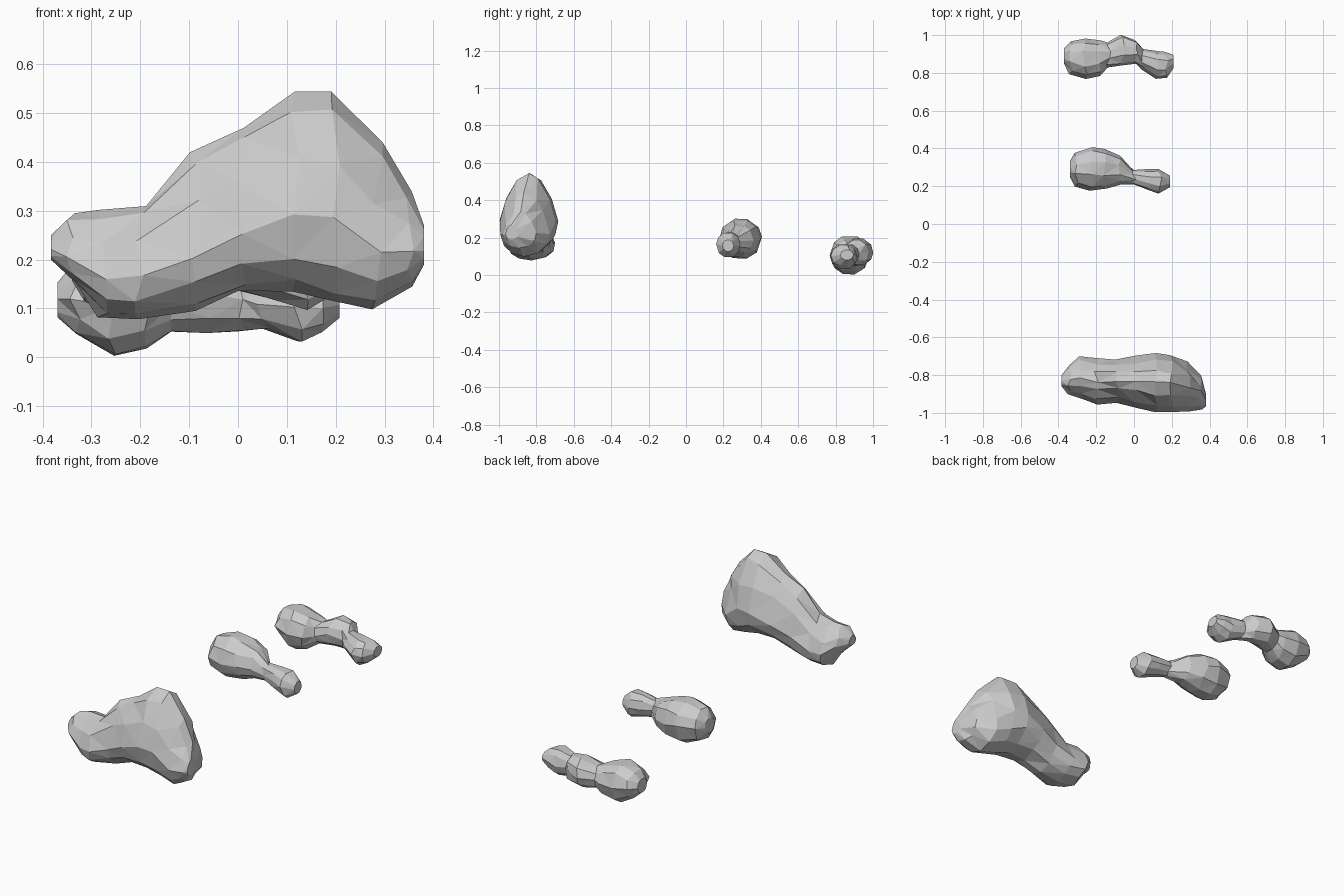
import bpy, bmesh, random
from math import sin, cos, pi


def rock(name, sections, sides, waist, taper, seed):
    """Loft faceted rings along x. Section: x, y min, y max, z min, z max."""
    rng = random.Random(seed)
    bm = bmesh.new()
    rings = []
    for i, (x, y0, y1, z0, z1) in enumerate(sections):
        yc, ry = (y0 + y1) / 2, (y1 - y0) / 2
        zc = z0 + (z1 - z0) * waist
        ring = []
        end = i in (0, len(sections) - 1)
        for k in range(sides):
            a = 2 * pi * k / sides + rng.uniform(-0.1, 0.1)
            s, c = sin(a), cos(a)
            y = yc + 1.02 * ry * c * (1 - taper * max(0, s))
            z = zc + s * ((z1 - zc) if s > 0 else (zc - z0))
            dx = 0 if end else rng.uniform(-0.012, 0.012)
            ring.append(bm.verts.new((x + dx, y, z)))
        rings.append(ring)
    for r0, r1 in zip(rings, rings[1:]):
        for k in range(sides):
            m = (k + 1) % sides
            bm.faces.new((r0[k], r0[m], r1[m], r1[k]))
    bm.faces.new(rings[0])
    bm.faces.new(rings[-1])
    bmesh.ops.recalc_face_normals(bm, faces=bm.faces)
    bmesh.ops.triangulate(bm, faces=bm.faces, quad_method='BEAUTY')
    mesh = bpy.data.meshes.new(name)
    bm.to_mesh(mesh)
    bm.free()
    bpy.context.collection.objects.link(bpy.data.objects.new(name, mesh))


# Large wedge-shaped rock with a small knob on the left
rock("large_rock", [
    (-0.383, -0.86, -0.80, 0.20, 0.25),
    (-0.34, -0.90, -0.745, 0.15, 0.295),
    (-0.28, -0.925, -0.70, 0.082, 0.302),
    (-0.20, -0.955, -0.71, 0.078, 0.31),
    (-0.09, -0.945, -0.72, 0.095, 0.42),
    (0.01, -0.97, -0.70, 0.135, 0.47),
    (0.12, -0.995, -0.685, 0.135, 0.545),
    (0.20, -0.995, -0.695, 0.115, 0.545),
    (0.285, -0.99, -0.73, 0.098, 0.44),
    (0.35, -0.98, -0.80, 0.145, 0.34),
    (0.381, -0.965, -0.90, 0.19, 0.27),
], 12, 0.36, 0.25, 3)

# Middle rock: round head, thin neck, small foot
rock("middle_rock", [
    (-0.34, 0.25, 0.33, 0.155, 0.235),
    (-0.305, 0.20, 0.375, 0.11, 0.28),
    (-0.23, 0.178, 0.405, 0.083, 0.305),
    (-0.15, 0.19, 0.395, 0.092, 0.295),
    (-0.08, 0.21, 0.36, 0.115, 0.265),
    (0.0, 0.21, 0.285, 0.135, 0.225),
    (0.07, 0.18, 0.29, 0.115, 0.23),
    (0.135, 0.162, 0.29, 0.093, 0.23),
    (0.19, 0.195, 0.255, 0.125, 0.19),
], 10, 0.5, 0.0, 5)

# Back rock: three lumps in a row
rock("back_rock", [
    (-0.37, 0.85, 0.93, 0.08, 0.155),
    (-0.335, 0.795, 0.965, 0.045, 0.19),
    (-0.26, 0.77, 0.98, 0.0, 0.215),
    (-0.185, 0.785, 0.97, 0.015, 0.19),
    (-0.135, 0.83, 0.96, 0.05, 0.165),
    (-0.06, 0.84, 1.0, 0.047, 0.20),
    (0.01, 0.85, 0.975, 0.05, 0.19),
    (0.05, 0.82, 0.925, 0.055, 0.165),
    (0.12, 0.77, 0.915, 0.028, 0.17),
    (0.17, 0.775, 0.91, 0.05, 0.16),
    (0.208, 0.825, 0.895, 0.08, 0.135),
], 10, 0.5, 0.0, 8)
